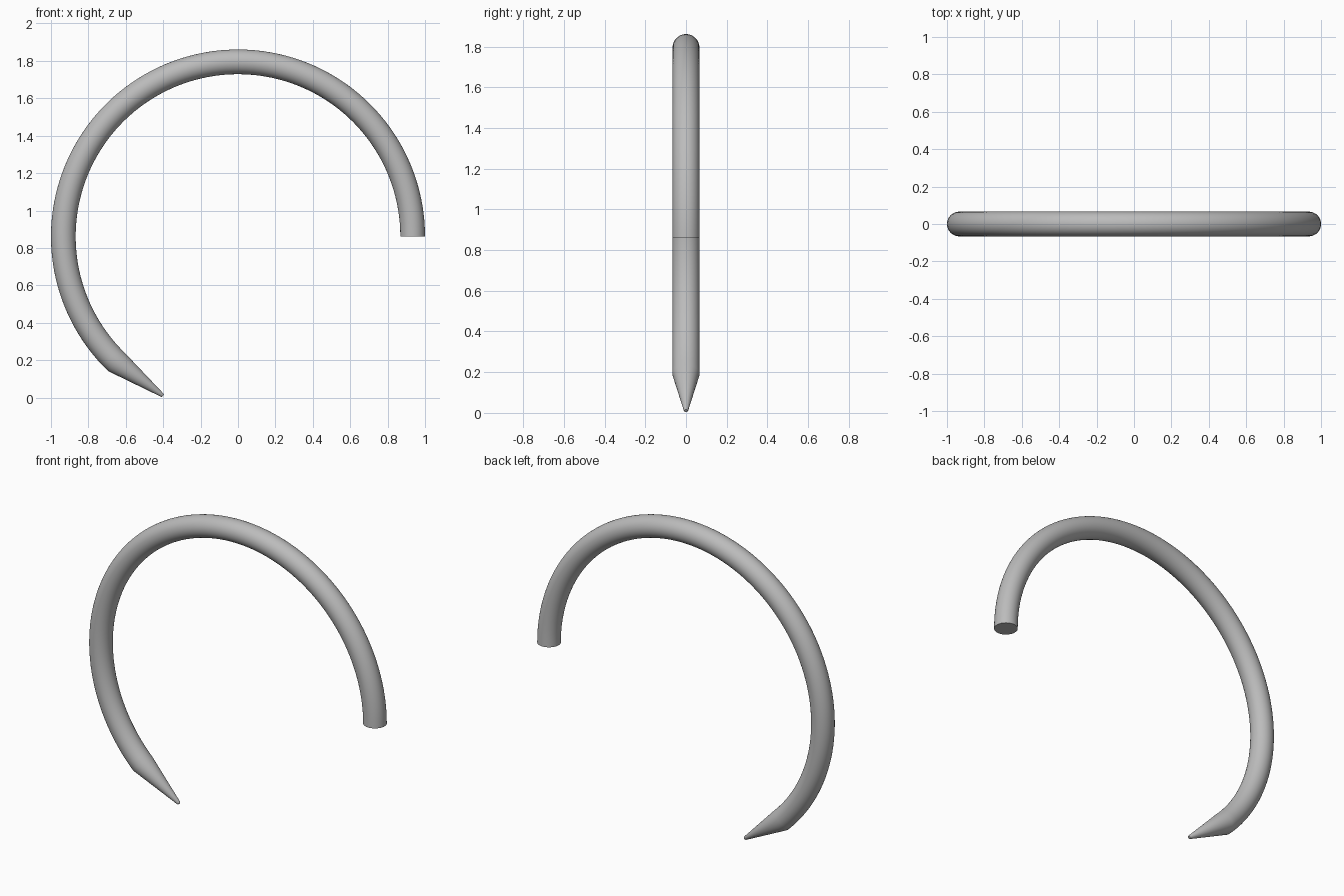
import bpy
import bmesh
from math import cos, sin, pi, radians
from mathutils import Vector

cube = bpy.data.objects.get("Cube")
if cube:
    bpy.data.objects.remove(cube, do_unlink=True)

CENTRE_Z = 0.861
RING_R = 0.934
TUBE_R = 0.066
SIDES = 48
STEPS = 96
ARC_END = radians(226)

# Grey metal
grey = bpy.data.materials.new("grey metal")
grey.use_nodes = True
colour = (0.5, 0.5, 0.5, 1)
grey.diffuse_color = colour
grey.node_tree.nodes["Principled BSDF"].inputs["Base Color"].default_value = colour


def add_ring(bm, centre, outward, radius):
    """Circle of vertices spanned by the outward direction and y."""
    side = Vector((0, 1, 0))
    return [bm.verts.new(centre + radius * (cos(t) * outward + sin(t) * side))
            for t in (2 * pi * i / SIDES for i in range(SIDES))]


bm = bmesh.new()
rings = []

# Round bar bent along the arc
for i in range(STEPS + 1):
    a = ARC_END * i / STEPS
    out = Vector((cos(a), 0, sin(a)))
    rings.append(add_ring(bm, Vector((0, 0, CENTRE_Z)) + RING_R * out, out, TUBE_R))

# Straight tapered point with a small blunt tip
base = Vector((RING_R * cos(ARC_END), 0, CENTRE_Z + RING_R * sin(ARC_END)))
tip = Vector((-0.401, 0, 0.010))
axis = (tip - base).normalized()
out = Vector((axis.z, 0, -axis.x))
rings.append(add_ring(bm, tip - axis * 0.006, out, 0.011))
rings.append(add_ring(bm, tip, out, 0.008))

# Skin and end caps
for r0, r1 in zip(rings, rings[1:]):
    for i in range(SIDES):
        j = (i + 1) % SIDES
        bm.faces.new((r0[i], r0[j], r1[j], r1[i]))
bm.faces.new(rings[0])
bm.faces.new(rings[-1])
bmesh.ops.recalc_face_normals(bm, faces=bm.faces)

mesh = bpy.data.meshes.new("curved_hook")
bm.to_mesh(mesh)
bm.free()
mesh.materials.append(grey)
hook = bpy.data.objects.new("curved_hook", mesh)
bpy.context.collection.objects.link(hook)

bpy.ops.object.select_all(action='DESELECT')
hook.select_set(True)
bpy.context.view_layer.objects.active = hook
bpy.ops.object.shade_smooth_by_angle(angle=radians(40))
